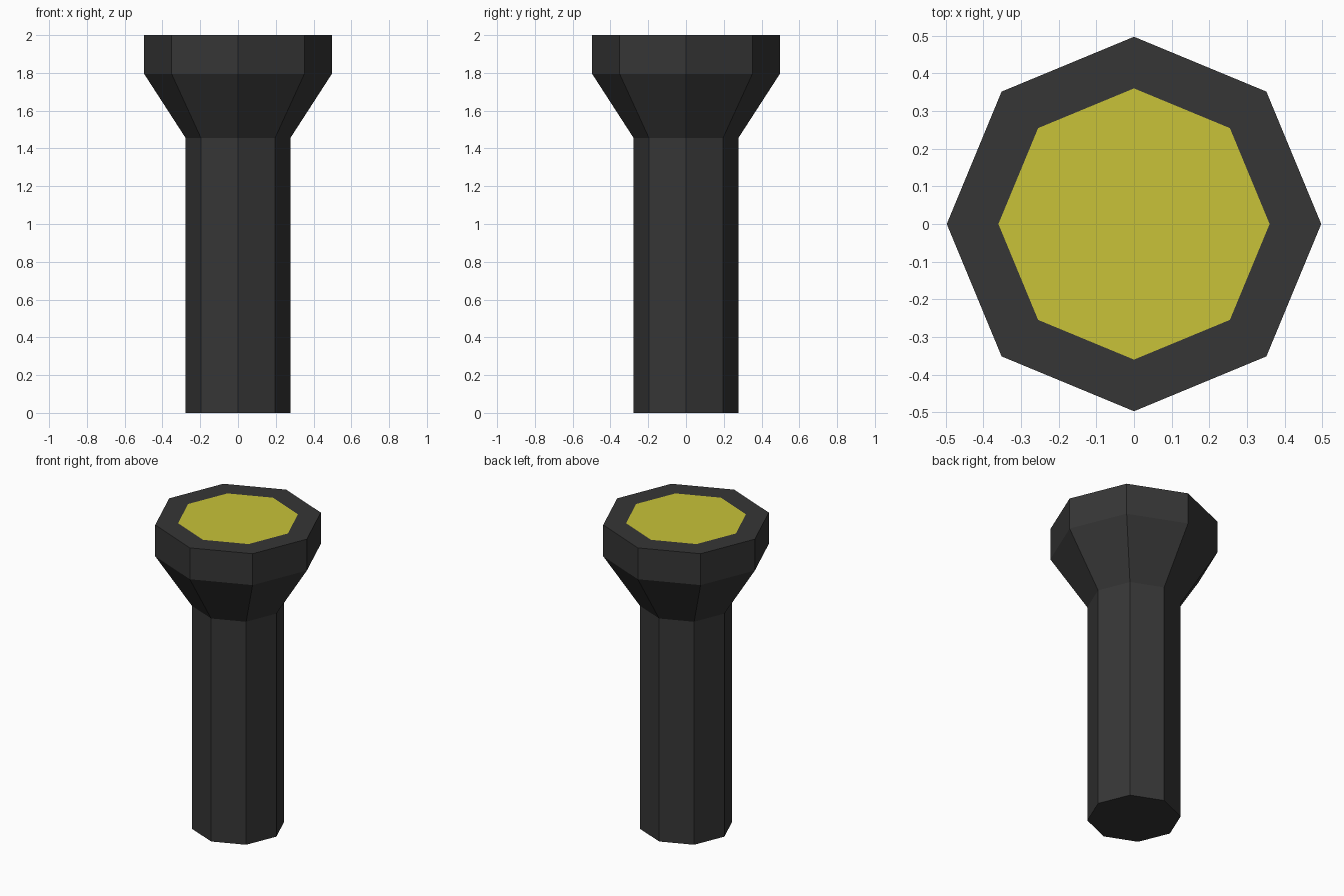
import bpy, bmesh
from math import cos, sin, pi

if "Cube" in bpy.data.objects:
    bpy.data.objects.remove(bpy.data.objects["Cube"])

SIDES = 8


def material(name, rgb):
    m = bpy.data.materials.new(name)
    m.diffuse_color = (*rgb, 1)
    m.use_nodes = True
    m.node_tree.nodes["Principled BSDF"].inputs["Base Color"].default_value = m.diffuse_color
    return m


def lathe(name, profile, mat, cap_start=False):
    """Spin a (radius, z) profile into flat-sided rings; optionally cap the first ring."""
    bm = bmesh.new()
    rings = [[bm.verts.new((r * cos(2 * pi * i / SIDES), r * sin(2 * pi * i / SIDES), z))
              for i in range(SIDES)] for r, z in profile]
    for a, b in zip(rings, rings[1:]):
        for i in range(SIDES):
            j = (i + 1) % SIDES
            bm.faces.new((a[i], a[j], b[j], b[i]))
    if cap_start:
        bm.faces.new(rings[0][::-1])
    mesh = bpy.data.meshes.new(name)
    bm.to_mesh(mesh)
    bm.free()
    mesh.materials.append(mat)
    obj = bpy.data.objects.new(name, mesh)
    bpy.context.collection.objects.link(obj)
    return obj


black = material("black_casing", (0.037, 0.037, 0.037))
yellow = material("yellow_lens", (0.58, 0.54, 0.04))

# Casing: handle, flared neck, head and flat rim around the lens
lathe("torch_casing",
      [(0.277, 0), (0.277, 1.455), (0.497, 1.795), (0.497, 2.0), (0.36, 2.0)],
      black, cap_start=True)

# Lens: flat octagon flush with the rim
lens = lathe("lens", [(0.36, 2.0)], yellow, cap_start=True)
lens.data.flip_normals()
